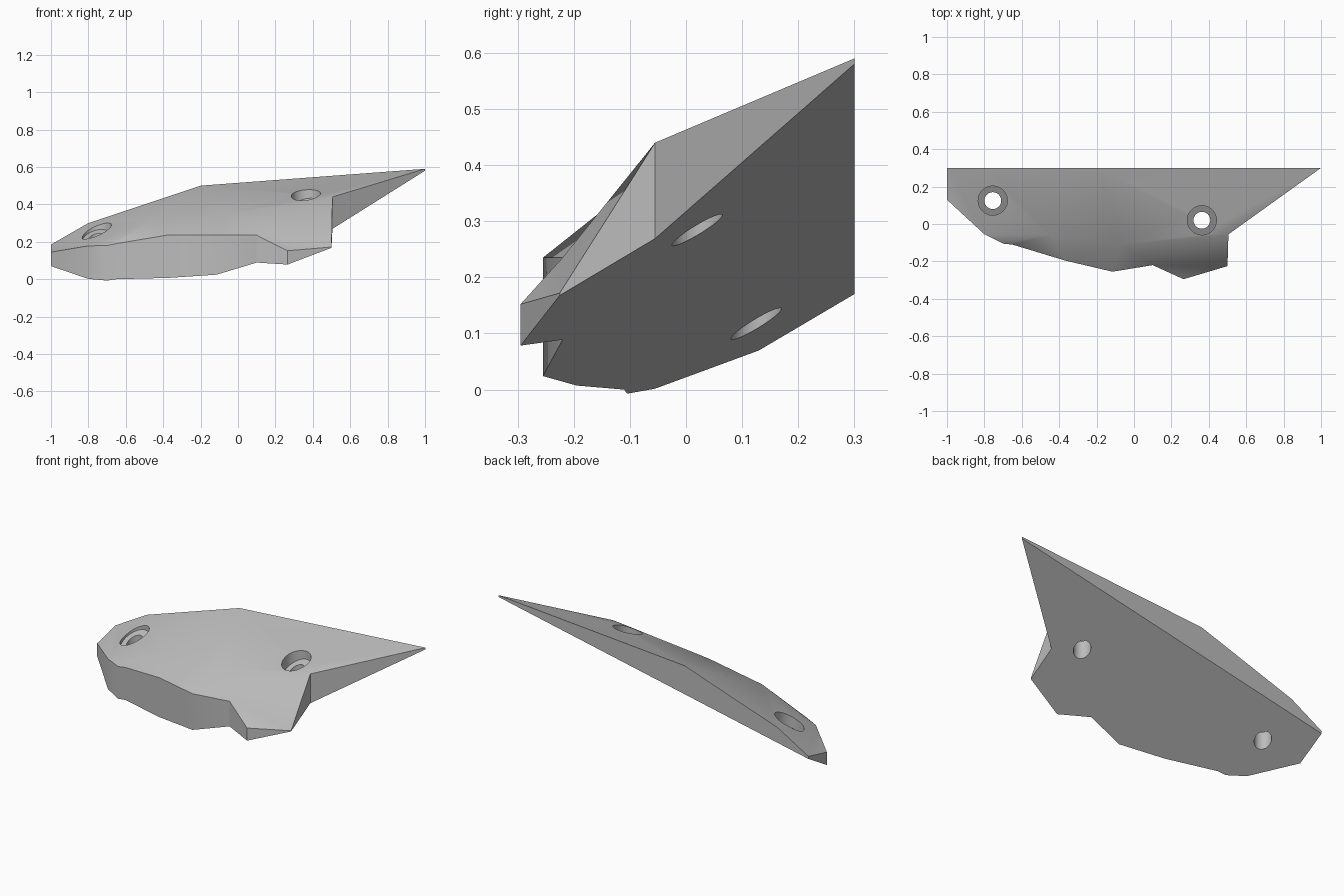
import bpy
import bmesh
import math

if "Cube" in bpy.data.objects:
    bpy.data.objects.remove(bpy.data.objects["Cube"])

grey = bpy.data.materials.new("light_grey")
grey.use_nodes = True
colour = (0.5, 0.5, 0.5, 1)
grey.diffuse_color = colour
grey.node_tree.nodes["Principled BSDF"].inputs["Base Color"].default_value = colour


def base_z(x, y):
    """Height of the slanted flat underside."""
    return 0.198 + 0.205 * x + 0.59 * y


def make_object(name, bm):
    bmesh.ops.recalc_face_normals(bm, faces=bm.faces[:])
    mesh = bpy.data.meshes.new(name)
    bm.to_mesh(mesh)
    bm.free()
    mesh.materials.append(grey)
    obj = bpy.data.objects.new(name, mesh)
    bpy.context.collection.objects.link(obj)
    return obj


# Upper corners of the plate: rim letters run around the outline, F and G lie inside
points = {
    "A": (-1, 0.3, 0.185), "I": (-1, 0.13, 0.145), "H": (-0.8, -0.055, 0.178),
    "J": (-0.7, -0.105, 0.18), "K": (-0.65, -0.11, 0.19), "L": (-0.37, -0.195, 0.237),
    "M": (-0.115, -0.255, 0.235), "N": (0.1, -0.22, 0.235), "O": (0.265, -0.295, 0.152),
    "P": (0.5, -0.225, 0.172), "E": (0.505, -0.055, 0.44), "D": (1, 0.3, 0.59),
    "C": (-0.2, 0.3, 0.5), "B": (-0.8, 0.3, 0.3),
    "F": (-0.07, -0.11, 0.35), "G": (-0.45, -0.06, 0.32),
}
rim = "AIHJKLMNOPEDCB"
top_faces = ("AIH AHB BHG BGC CGF CFE CED HJG JKG KLG "
             "GLF LMF FMN FNE NPE NOP").split()

# Faceted plate with vertical walls and one flat underside
bm = bmesh.new()
upper = {k: bm.verts.new(p) for k, p in points.items()}
lower = {k: bm.verts.new((points[k][0], points[k][1], base_z(*points[k][:2]))) for k in rim}
for face in top_faces:
    bm.faces.new([upper[k] for k in face])
for a, b in zip(rim, rim[1:] + rim[0]):
    bm.faces.new((upper[a], lower[a], lower[b], upper[b]))
bm.faces.new([lower[k] for k in rim])
plate = make_object("faceted_plate", bm)


def cut_hole(x, y, radius, offset):
    """Upright round cut whose floor runs parallel to the underside."""
    bm = bmesh.new()
    bmesh.ops.create_cone(bm, cap_ends=True, segments=48, radius1=radius,
                          radius2=radius, depth=1)
    for v in bm.verts:
        v.co.x += x
        v.co.y += y
        v.co.z = 1 if v.co.z > 0 else base_z(v.co.x, v.co.y) + offset
    cutter = make_object("hole_cutter", bm)
    cutter.hide_render = True
    mod = plate.modifiers.new("hole", "BOOLEAN")
    mod.operation = "DIFFERENCE"
    mod.solver = "EXACT"
    mod.object = cutter
    return cutter


# Two screw holes, each a through bore under a wider recess
cutters = []
for x, y in ((-0.755, 0.125), (0.363, 0.02)):
    cutters.append(cut_hole(x, y, 0.078, 0.1))
    cutters.append(cut_hole(x, y, 0.045, -0.2))

bpy.ops.object.select_all(action="DESELECT")
bpy.context.view_layer.objects.active = plate
plate.select_set(True)
for mod in list(plate.modifiers):
    bpy.ops.object.modifier_apply(modifier=mod.name)
for cutter in cutters:
    bpy.data.objects.remove(cutter)
bpy.ops.object.shade_smooth_by_angle(angle=math.radians(30))
